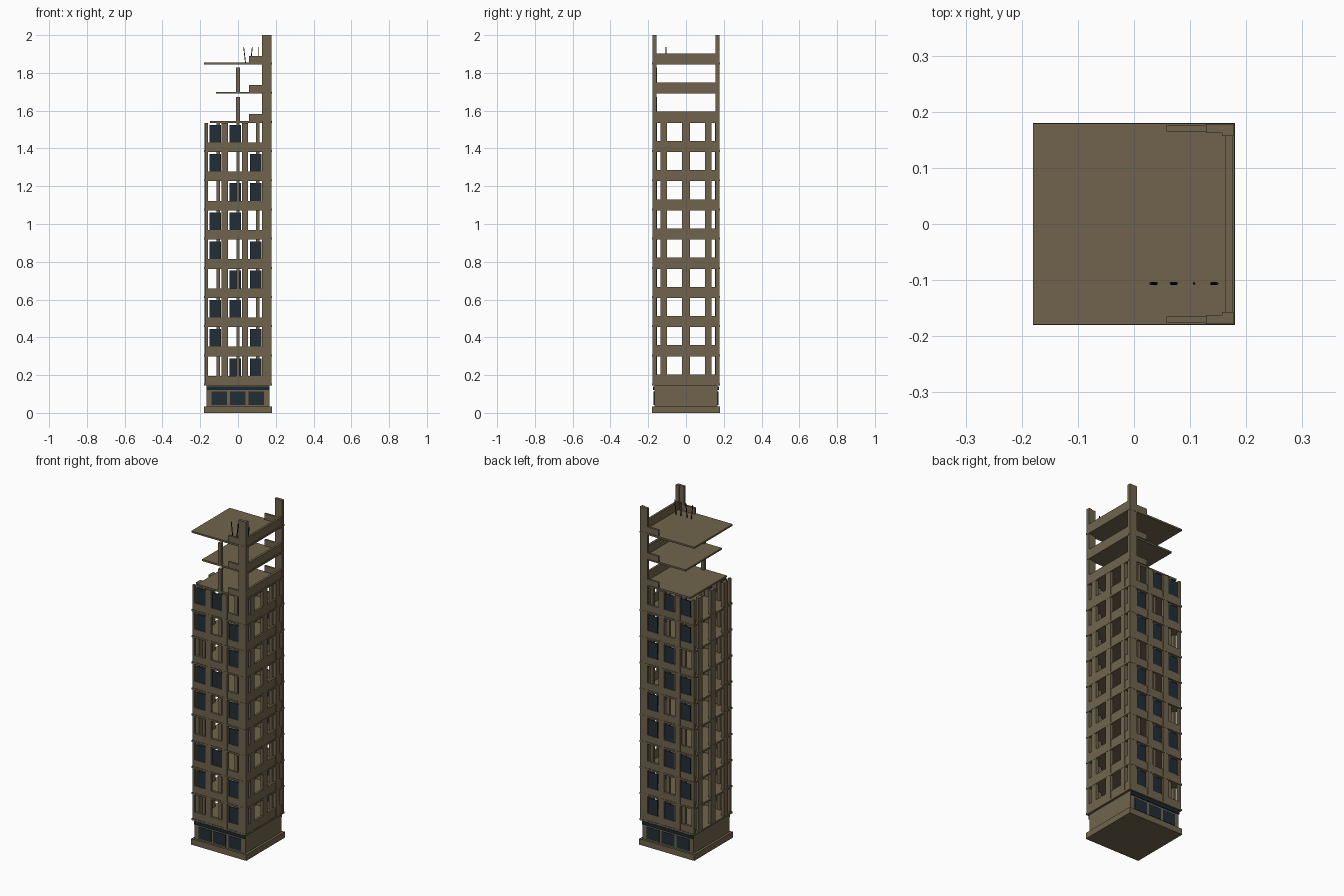
import bpy, math
from mathutils import Vector

if "Cube" in bpy.data.objects:
    bpy.data.objects.remove(bpy.data.objects["Cube"])


def material(name, rgb):
    m = bpy.data.materials.new(name)
    m.diffuse_color = (*rgb, 1)
    m.use_nodes = True
    m.node_tree.nodes["Principled BSDF"].inputs["Base Color"].default_value = m.diffuse_color
    return m


CONCRETE = material("weathered concrete", (0.160, 0.127, 0.073))
GLASS = material("dark glass", (0.016, 0.026, 0.037))
SIGN = material("dark fascia", (0.010, 0.022, 0.031))
STEEL = material("black steel", (0.008, 0.008, 0.009))


def boxes(name, items, mat):
    """One object made of boxes given as (x0, x1, y0, y1, z0, z1)."""
    verts, faces = [], []
    for x0, x1, y0, y1, z0, z1 in items:
        n = len(verts)
        verts += [(x, y, z) for z in (z0, z1)
                  for x, y in ((x0, y0), (x1, y0), (x1, y1), (x0, y1))]
        faces += [[n + i for i in f] for f in
                  ((3, 2, 1, 0), (4, 5, 6, 7), (0, 1, 5, 4),
                   (1, 2, 6, 5), (2, 3, 7, 6), (3, 0, 4, 7))]
    me = bpy.data.meshes.new(name)
    me.from_pydata(verts, [], faces)
    me.materials.append(mat)
    ob = bpy.data.objects.new(name, me)
    bpy.context.collection.objects.link(ob)
    return ob


def side(s, a, b):
    """Depth range on the front (s=-1) or back (s=1)."""
    return (a, b) if s > 0 else (-b, -a)


STEP, FIRST, FULL, ALL = 0.1545, 0.155, 9, 12
OUT, INN = 0.176, 0.162


def level(k):
    return FIRST + STEP * k


# Ground storey
boxes("plinth", [(-0.18, 0.18, -0.18, 0.18, 0, 0.035)], CONCRETE)
boxes("ground_floor", [(-0.166, 0.166, -0.168, 0.168, 0.035, 0.146)], CONCRETE)
shop, fascia = [], []
for s in (-1, 1):
    shop += [(c - 0.041, c + 0.041, *side(s, 0.166, 0.171), 0.043, 0.112)
             for c in (-0.098, -0.002, 0.097)]
    fascia.append((-0.166, 0.166, *side(s, 0.166, 0.174), 0.122, 0.141))
boxes("shop_windows", shop, GLASS)
boxes("shop_fascia", fascia, SIGN)

# Floor slabs, the upper ones broken back on the left
left = {9: -0.148, 10: -0.116, 11: -0.18}
slabs = []
for k in range(ALL):
    w = 0.17 if k in (9, 10) else 0.179
    slabs.append((left.get(k, -0.179), 0.179, -w, w, level(k) - 0.01, level(k)))
boxes("floor_slabs", slabs, CONCRETE)

# Front and back walls: sills, piers and panes
sills, piers, panes, posts = [], [], [], []
front_panes = [(2,), (0, 2), (0, 1)]
back_panes = [(1, 2), (0, 2), (0, 1)]
for s in (-1, 1):
    wall = side(s, INN, OUT)
    for k in range(ALL):
        z = level(k)
        if k >= FULL:
            sills.append((0.058, 0.13, *side(s, 0.165, OUT), z, z + 0.036))
            continue
        sills.append((-OUT, 0.13, *wall, z, z + 0.041))
        top = z + STEP - 0.01
        piers += [(c - 0.017, c + 0.017, *side(s, INN, 0.178), z, top)
                  for c in (-0.07, 0.037)]
        piers.append((-OUT, -0.16, *wall, z, top))
        for i in (front_panes if s < 0 else back_panes)[k % 3]:
            c = (-0.12, -0.014, 0.094)[i]
            panes.append((c - 0.031, c + 0.031, *side(s, 0.170, 0.174),
                          z + 0.039, z + 0.134))
        posts += [(c - 0.009, c + 0.009, *side(s, 0.153, 0.169), z, top)
                  for c in (-0.105, 0, 0.105)]
boxes("wall_sills", sills, CONCRETE)
boxes("wall_piers", piers, CONCRETE)
boxes("window_panes", panes, GLASS)
boxes("inner_posts", posts, CONCRETE)

# Lone posts left on the broken storeys
boxes("broken_posts", [(-0.01, 0.01, -0.171, -0.153, level(k), level(k) + 0.128)
                       for k in (9, 10)], CONCRETE)

# Right wall: a solid band per storey, with piers; left side is piers only
boxes("right_bands", [(0.163, OUT, -OUT, OUT, level(k), level(k) + 0.049)
                      for k in range(ALL)], CONCRETE)
side_piers = []
for k in range(FULL):
    for y, h in ((-0.118, 0.018), (0, 0.02), (0.118, 0.018)):
        for x0, x1 in ((0.160, 0.178), (-0.178, -0.160)):
            side_piers.append((x0, x1, y - h, y + h, level(k),
                               level(k) + STEP - 0.01))
boxes("side_piers", side_piers, CONCRETE)

# Tall L-shaped corner columns on the right
corners = []
for s in (-1, 1):
    corners.append((0.128, 0.177, *side(s, 0.162, 0.178), 0.146, 2.0))
    corners.append((0.157, 0.177, *side(s, 0.157, 0.163), 0.146, 2.0))
boxes("corner_columns", corners, CONCRETE)

# Bent reinforcing bars on the top slab
for n, (xa, xb) in enumerate(((0.040, 0.030), (0.066, 0.076),
                              (0.107, 0.107), (0.138, 0.148))):
    a, b = Vector((xa, -0.106, level(11) - 0.005)), Vector((xb, -0.106, 1.938))
    bpy.ops.mesh.primitive_cylinder_add(vertices=6, radius=0.0025,
                                        depth=(b - a).length,
                                        location=(a + b) / 2)
    bar = bpy.context.object
    bar.name = f"steel_bar_{n + 1}"
    bar.rotation_euler = (0, math.atan2(xb - xa, b.z - a.z), 0)
    bar.data.materials.append(STEEL)
